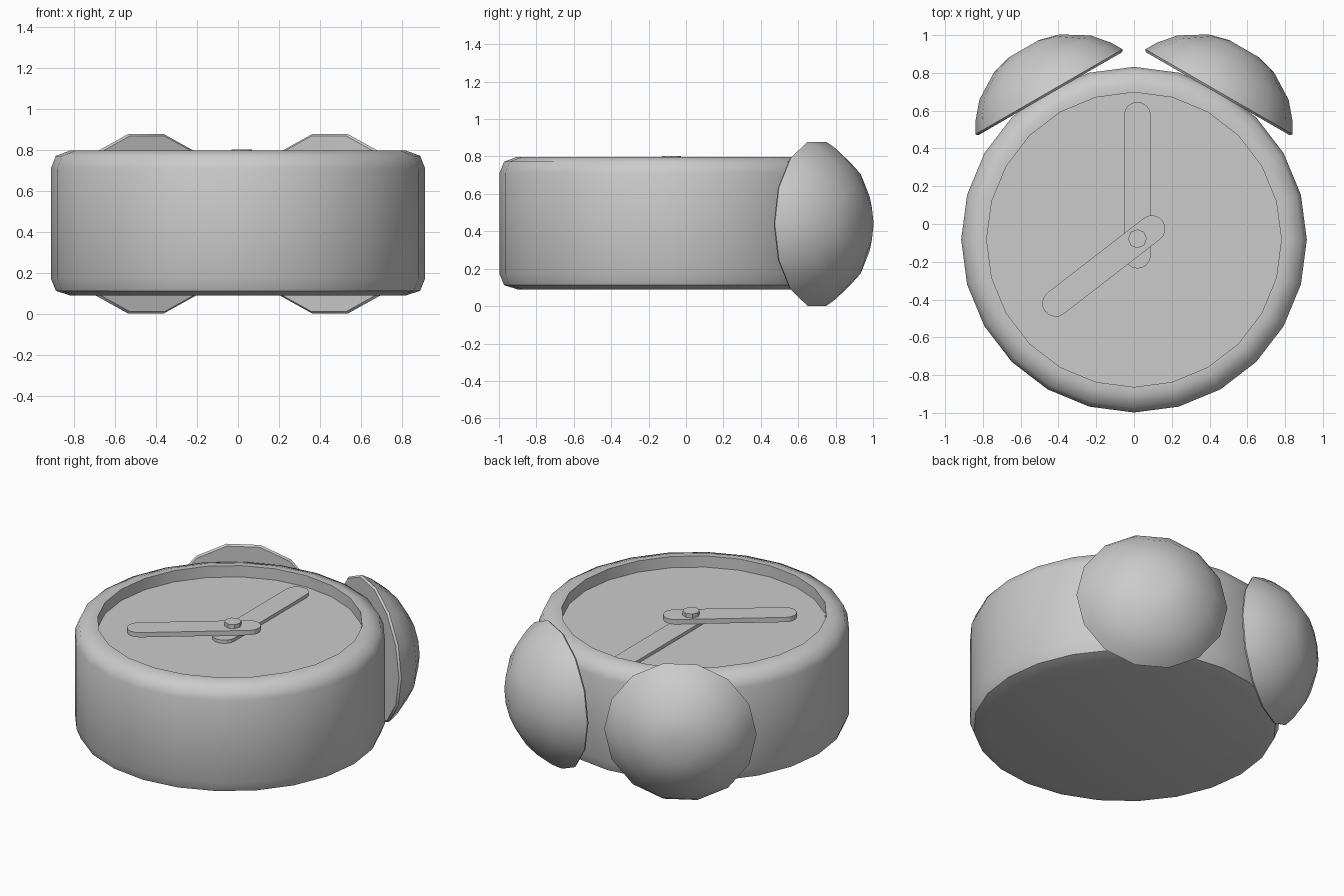
import bpy, bmesh, math
from mathutils import Matrix, Vector

if "Cube" in bpy.data.objects:
    bpy.data.objects.remove(bpy.data.objects["Cube"])

CY = -0.083  # clock face centre in y


def finish(name, bm, matrix=Matrix(), smooth=None):
    bmesh.ops.recalc_face_normals(bm, faces=bm.faces)
    me = bpy.data.meshes.new(name)
    bm.to_mesh(me)
    bm.free()
    ob = bpy.data.objects.new(name, me)
    bpy.context.collection.objects.link(ob)
    me.transform(matrix)
    if smooth:
        bpy.ops.object.select_all(action='DESELECT')
        ob.select_set(True)
        bpy.context.view_layer.objects.active = ob
        bpy.ops.object.shade_smooth_by_angle(angle=math.radians(smooth))
    return ob


def lathe(name, profile, sides, matrix, smooth):
    """Revolve (radius, height) points about z and cap both ends."""
    bm = bmesh.new()
    rings = []
    for r, h in profile:
        rings.append([bm.verts.new((r * math.cos(2 * math.pi * i / sides),
                                    r * math.sin(2 * math.pi * i / sides), h))
                      for i in range(sides)])
    for a, b in zip(rings, rings[1:]):
        for i in range(sides):
            j = (i + 1) % sides
            bm.faces.new((a[i], a[j], b[j], b[i]))
    bm.faces.new(rings[0])
    bm.faces.new(rings[-1])
    bmesh.ops.remove_doubles(bm, verts=bm.verts, dist=0.0005)
    return finish(name, bm, matrix, smooth)


def hand(name, start, end, radius, z0, z1, steps=8):
    """Extruded bar with round ends."""
    a, b = Vector(start), Vector(end)
    ang = math.atan2(b.y - a.y, b.x - a.x)
    bm = bmesh.new()
    verts = []
    for c, base in ((b, ang - math.pi / 2), (a, ang + math.pi / 2)):
        for i in range(steps + 1):
            t = base + math.pi * i / steps
            verts.append(bm.verts.new((c.x + radius * math.cos(t),
                                       c.y + radius * math.sin(t), z0)))
    face = bm.faces.new(verts)
    ext = bmesh.ops.extrude_face_region(bm, geom=[face], use_keep_orig=True)
    for v in ext['geom']:
        if isinstance(v, bmesh.types.BMVert):
            v.co.z = z1
    return finish(name, bm)


# Case with rounded rim and recessed dial
lathe("clock_case",
      [(0.82, 0.09), (0.89, 0.112), (0.915, 0.175), (0.915, 0.71),
       (0.89, 0.772), (0.82, 0.798), (0.78, 0.798), (0.78, 0.725)],
      24, Matrix.Translation((0, CY, 0)), 50)

# Hands and centre pin
hand("minute_hand", (0.018, -0.165), (0.018, 0.575), 0.071, 0.722, 0.746)
hand("hour_hand", (0.095, -0.025), (-0.415, -0.42), 0.071, 0.746, 0.777)
lathe("centre_pin", [(0.05, 0.722), (0.05, 0.803)], 8,
      Matrix.Translation((0.018, -0.078, 0)), 30)

# Pair of domed bells, tilted 30 degrees outward
for side, label in ((-1, "left"), (1, "right")):
    axis = Vector((side * 0.5, math.sqrt(0.75), 0))
    tangent = Vector((axis.y, -axis.x, 0))
    rot = Matrix((tangent, axis.cross(tangent), axis)).transposed().to_4x4()
    place = Matrix.Translation((side * 0.45, 0.70, 0.44)) @ rot
    lathe(label + "_bell",
          [(0.44, -0.012), (0.45, 0.0), (0.415, 0.06), (0.34, 0.148),
           (0.2, 0.235), (0.09, 0.264), (0.0, 0.272)][:-1],
          14, place, 45)
